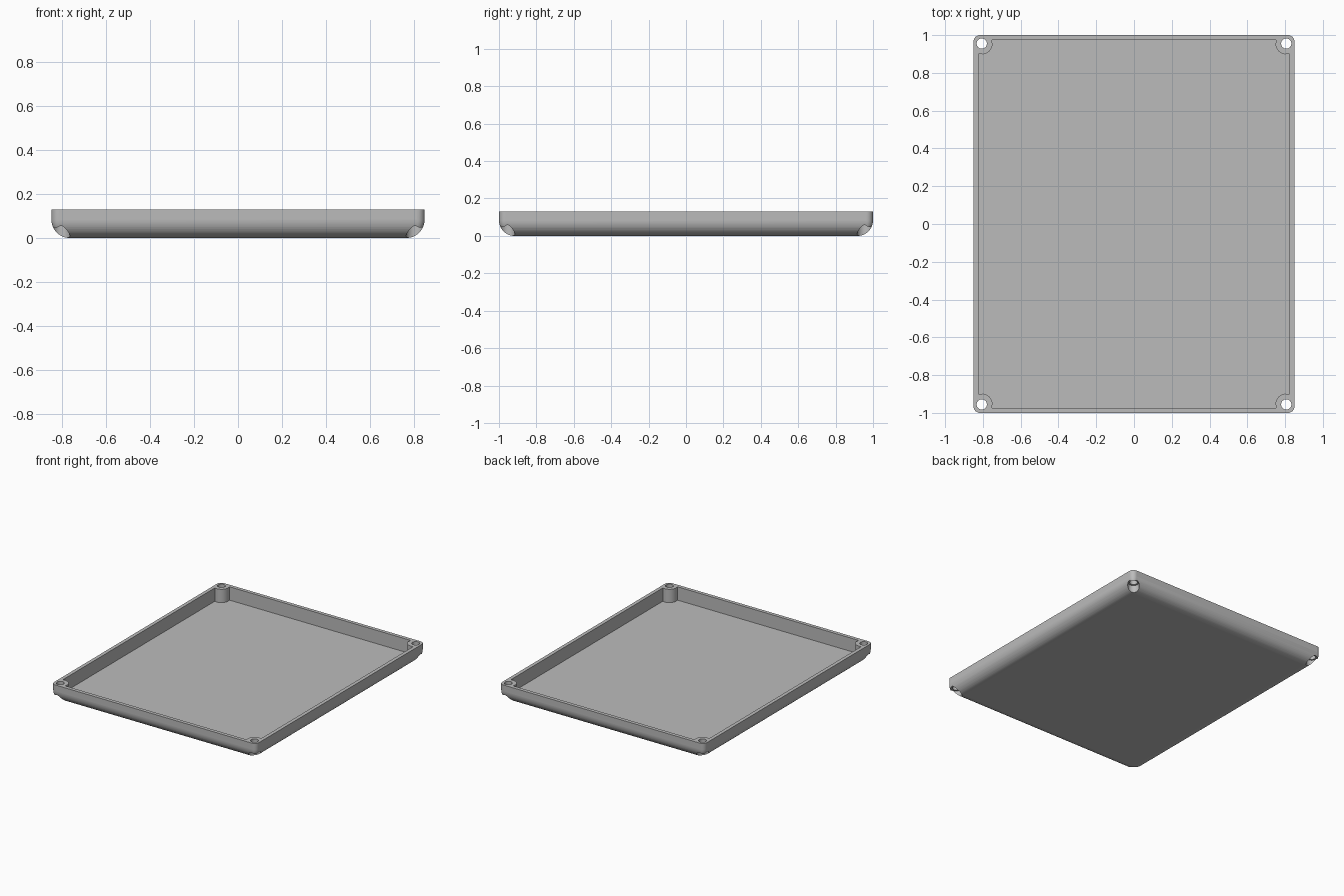
import bpy, bmesh
from math import sin, cos, pi, sqrt, radians

if "Cube" in bpy.data.objects:
    bpy.data.objects.remove(bpy.data.objects["Cube"])

HX, HY, HEIGHT = 0.85, 1.0, 0.13
WALL, FLOOR = 0.027, 0.03
FILLET, CORNER = 0.083, 0.035
HOLE_X, HOLE_Y = 0.806, 0.955
POST_R, HOLE_R, RECESS_R, RECESS_TOP = 0.057, 0.027, 0.04, 0.057
SIGNS = [(1, 1), (-1, 1), (-1, -1), (1, -1)]


def loft(name, rings):
    """Closed solid through a list of (outline points, height)."""
    bm = bmesh.new()
    loops = [[bm.verts.new((x, y, z)) for x, y in pts] for pts, z in rings]
    n = len(loops[0])
    for a, b in zip(loops, loops[1:]):
        for i in range(n):
            j = (i + 1) % n
            bm.faces.new((a[i], a[j], b[j], b[i]))
    bm.faces.new(loops[0][::-1])
    bm.faces.new(loops[-1])
    bmesh.ops.recalc_face_normals(bm, faces=bm.faces)
    mesh = bpy.data.meshes.new(name)
    bm.to_mesh(mesh)
    bm.free()
    obj = bpy.data.objects.new(name, mesh)
    bpy.context.collection.objects.link(obj)
    return obj


def rounded_rect(hx, hy, r, steps=8):
    pts = []
    for k, (sx, sy) in enumerate(SIGNS):
        for i in range(steps + 1):
            a = (k + i / steps) * pi / 2
            pts.append((sx * (hx - r) + r * cos(a), sy * (hy - r) + r * sin(a)))
    return pts


def circle(cx, cy, r, n=40):
    return [(cx + r * cos(2 * pi * i / n), cy + r * sin(2 * pi * i / n)) for i in range(n)]


def cavity_outline(steps=14):
    """Inner rectangle with a round screw post biting into each corner."""
    ix, iy = HX - WALL, HY - WALL
    dx, dy = ix - HOLE_X, iy - HOLE_Y
    arc = [(ix, HOLE_Y - sqrt(POST_R**2 - dx**2))]
    for i in range(1, steps):
        a = 1.5 * pi - pi / 2 * i / steps
        arc.append((HOLE_X + POST_R * cos(a), HOLE_Y + POST_R * sin(a)))
    arc.append((HOLE_X - sqrt(POST_R**2 - dy**2), iy))
    pts = []
    for sx, sy in SIGNS:
        corner = [(sx * x, sy * y) for x, y in arc]
        pts += corner if sx * sy > 0 else corner[::-1]
    return pts


# Outer shell with a rounded lower edge
rings = []
for i in range(13):
    t = pi / 2 * i / 12
    inset = FILLET * (1 - sin(t))
    rings.append((rounded_rect(HX - inset, HY - inset, max(CORNER - inset, 0.002)),
                  FILLET * (1 - cos(t))))
rings.append((rounded_rect(HX, HY, CORNER), HEIGHT))
tray = loft("tray", rings)

# Cavity, screw holes and recesses under the corners
outline = cavity_outline()
cutters = [loft("cavity_cutter", [(outline, FLOOR), (outline, HEIGHT + 0.1)])]
for sx, sy in SIGNS:
    for name, r, top in (("recess_cutter", RECESS_R, RECESS_TOP),
                         ("hole_cutter", HOLE_R, HEIGHT + 0.1)):
        pts = circle(sx * HOLE_X, sy * HOLE_Y, r)
        cutters.append(loft(name, [(pts, -0.1), (pts, top)]))
for cutter in cutters:
    cutter.hide_render = True
    mod = tray.modifiers.new(cutter.name, "BOOLEAN")
    mod.operation, mod.solver, mod.object = "DIFFERENCE", "EXACT", cutter

# Bake the cuts and remove the cutters
bpy.context.view_layer.update()
graph = bpy.context.evaluated_depsgraph_get()
baked = bpy.data.meshes.new_from_object(tray.evaluated_get(graph))
tray.modifiers.clear()
tray.data = baked
for cutter in cutters:
    bpy.data.objects.remove(cutter)

# Single grey plastic
grey = bpy.data.materials.new("grey_plastic")
grey.use_nodes = True
colour = (0.5, 0.5, 0.5, 1)
grey.diffuse_color = colour
grey.node_tree.nodes["Principled BSDF"].inputs["Base Color"].default_value = colour
baked.materials.clear()
baked.materials.append(grey)

# Smooth curves, flat planes
bpy.ops.object.select_all(action="DESELECT")
tray.select_set(True)
bpy.context.view_layer.objects.active = tray
bpy.ops.object.shade_smooth_by_angle(angle=radians(30))
for face in tray.data.polygons:
    face.material_index = 0
    if max(abs(c) for c in face.normal) > 0.9995:
        face.use_smooth = False
